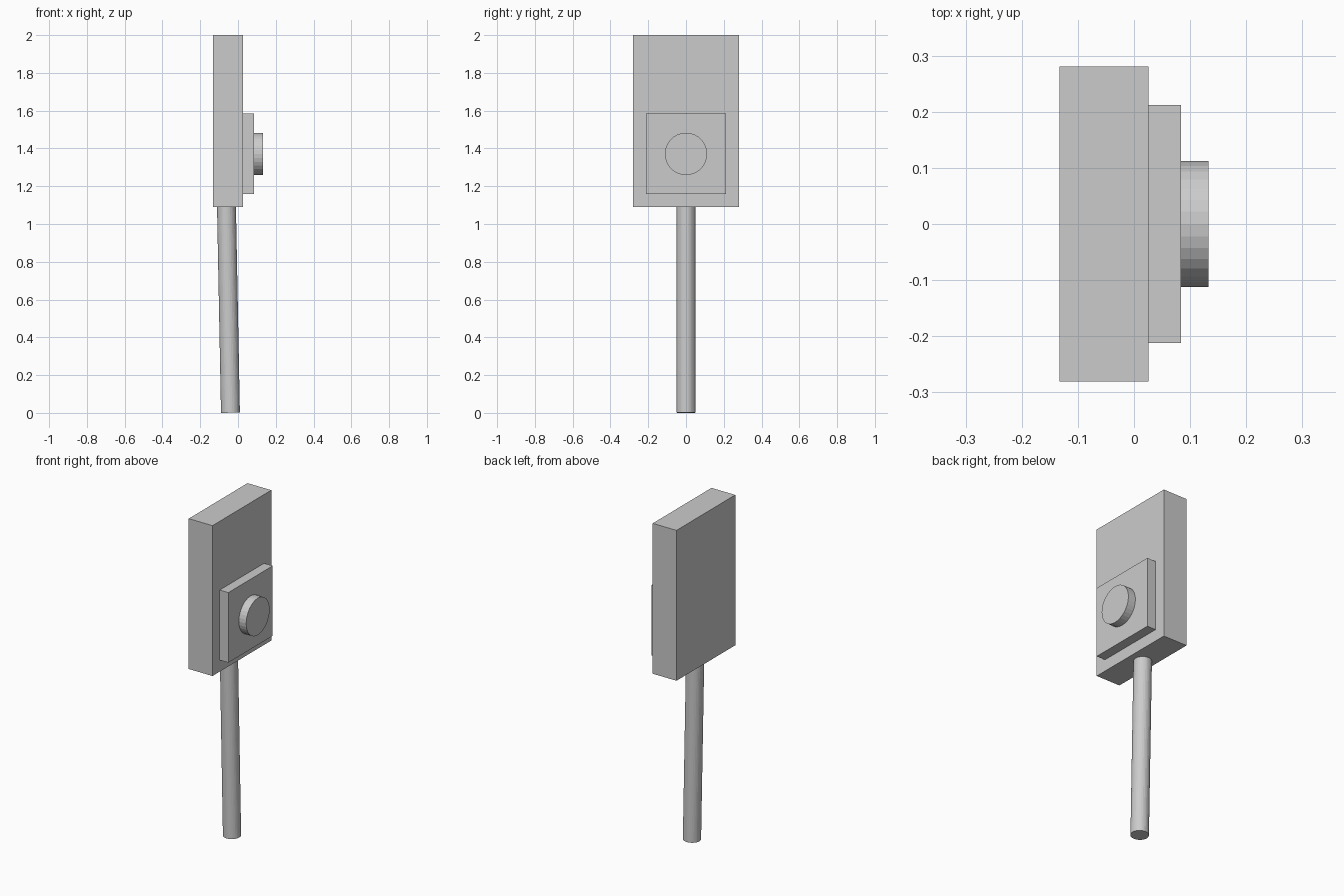
import bpy
from mathutils import Vector

if "Cube" in bpy.data.objects:
    bpy.data.objects.remove(bpy.data.objects["Cube"])


def box(name, lo, hi):
    lo, hi = Vector(lo), Vector(hi)
    bpy.ops.mesh.primitive_cube_add(size=1, location=(lo + hi) / 2)
    ob = bpy.context.object
    ob.name = name
    ob.scale = hi - lo
    bpy.ops.object.transform_apply(location=False, rotation=False, scale=True)
    return ob


def rod(name, start, end, radius, sides=32):
    start, end = Vector(start), Vector(end)
    axis = end - start
    bpy.ops.mesh.primitive_cylinder_add(
        vertices=sides, radius=radius, depth=axis.length,
        location=(start + end) / 2,
        rotation=axis.to_track_quat('Z', 'Y').to_euler())
    ob = bpy.context.object
    ob.name = name
    return ob


# Tall sign panel
box("panel", (-0.133, -0.281, 1.09), (0.026, 0.281, 2.0))

# Square plate on the +x face with a round button
box("button_plate", (0.026, -0.212, 1.16), (0.084, 0.212, 1.584))
rod("button", (0.084, 0, 1.371), (0.133, 0, 1.371), 0.112)

# Slightly leaning pole
rod("pole", (-0.04, 0, 0.001), (-0.061, 0, 1.091), 0.05)
